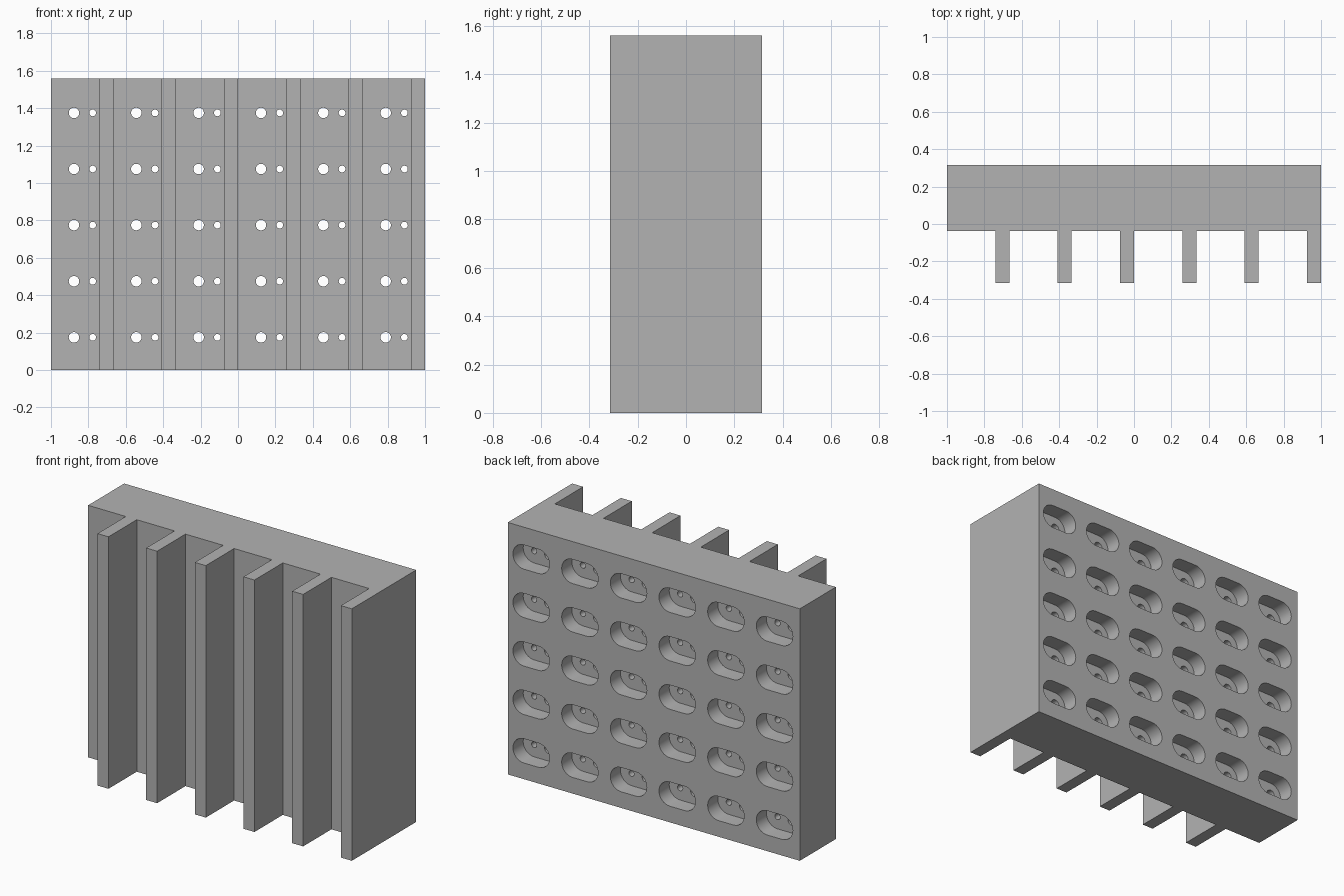
import bpy, bmesh
from math import pi, cos, sin, radians
from mathutils import Matrix

if "Cube" in bpy.data.objects:
    bpy.data.objects.remove(bpy.data.objects["Cube"])

HEIGHT, BACK, FACE, FIN_TIP = 1.56, 0.315, -0.038, -0.315
PITCH, FIN = 1 / 3, 0.075
COLS, ROWS = 6, 5
RADIUS, HALF, DEPTH = 0.075, 0.05, 0.1

grey = bpy.data.materials.new("plain grey")
grey.use_nodes = True
colour = (0.45, 0.45, 0.45, 1)
grey.diffuse_color = colour
grey.node_tree.nodes["Principled BSDF"].inputs["Base Color"].default_value = colour


def make_object(name, bm):
    bmesh.ops.recalc_face_normals(bm, faces=bm.faces)
    mesh = bpy.data.meshes.new(name)
    bm.to_mesh(mesh)
    bm.free()
    mesh.materials.append(grey)
    obj = bpy.data.objects.new(name, mesh)
    bpy.context.collection.objects.link(obj)
    return obj


def extrude(bm, outline, offset):
    face = bm.faces.new([bm.verts.new(p) for p in outline])
    result = bmesh.ops.extrude_face_region(bm, geom=[face])
    verts = [g for g in result["geom"] if isinstance(g, bmesh.types.BMVert)]
    bmesh.ops.translate(bm, verts=verts, vec=offset)


def cut(target, cutter):
    cutter.hide_render = True
    mod = target.modifiers.new("cut", "BOOLEAN")
    mod.object, mod.operation, mod.solver = cutter, "DIFFERENCE", "EXACT"
    bpy.context.view_layer.objects.active = target
    bpy.ops.object.modifier_apply(modifier=mod.name)
    bpy.data.objects.remove(cutter)


# Block with a comb of fins, drawn as one plan outline
plan = [(1, BACK), (-1, BACK), (-1, FACE)]
for i in range(COLS):
    right = -1 + PITCH * (i + 1)
    left = right - FIN
    plan += [(left, FACE), (left, FIN_TIP), (right, FIN_TIP)]
    if i < COLS - 1:
        plan.append((right, FACE))
bm = bmesh.new()
extrude(bm, [(x, y, 0) for x, y in plan], (0, 0, HEIGHT))
block = make_object("finned_block", bm)

# Centres of the pocket grid
centres = [(-0.827 + PITCH * c, 0.175 + 0.3 * r) for c in range(COLS) for r in range(ROWS)]

# Oblong pockets in the back
bm = bmesh.new()
for cx, cz in centres:
    outline = []
    for side in (1, -1):
        for k in range(17):
            a = -pi / 2 + pi * k / 16
            outline.append((cx + side * (HALF + RADIUS * cos(a)), BACK + 0.05,
                            cz + side * RADIUS * sin(a)))
    extrude(bm, outline, (0, -DEPTH - 0.05, 0))
cut(block, make_object("pocket_cutter", bm))

# A wide and a narrow hole through each pocket floor
bm = bmesh.new()
for cx, cz in centres:
    for x, radius in ((cx - HALF, 0.028), (cx + HALF, 0.018)):
        place = Matrix.Translation((x, 0.1, cz)) @ Matrix.Rotation(pi / 2, 4, "X")
        bmesh.ops.create_cone(bm, cap_ends=True, segments=24, radius1=radius,
                              radius2=radius, depth=0.6, matrix=place)
cut(block, make_object("hole_cutter", bm))

block.select_set(True)
bpy.context.view_layer.objects.active = block
bpy.ops.object.shade_smooth_by_angle(angle=radians(30))
